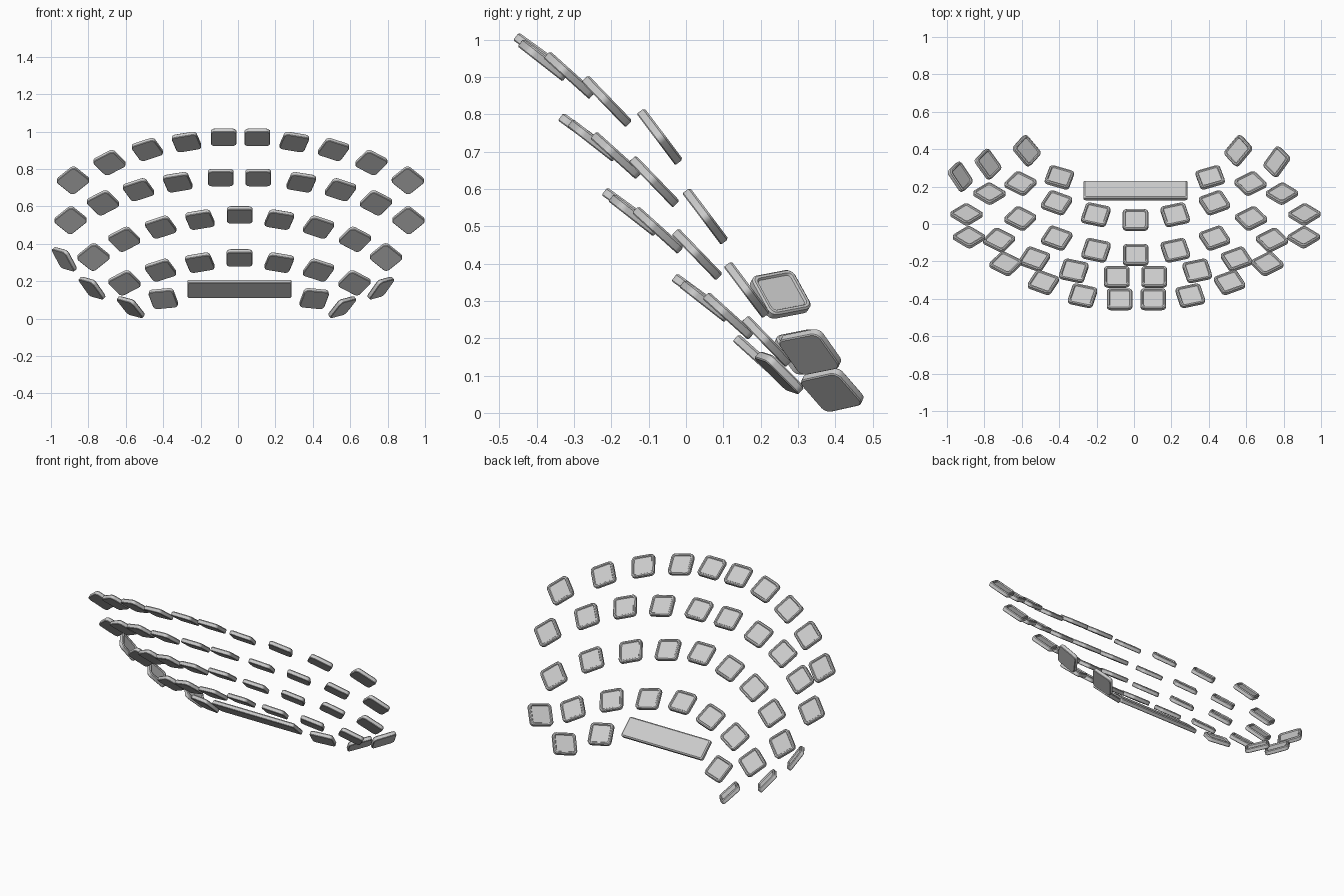
import bpy, bmesh, math
from mathutils import Vector, Matrix

if "Cube" in bpy.data.objects:
    bpy.data.objects.remove(bpy.data.objects["Cube"])

T = 0.026  # key thickness


def outline(w, h, r, z, seg=4):
    """Rounded rectangle as a list of points."""
    pts = []
    for cx, cy, a0 in ((1, 1, 0), (-1, 1, 90), (-1, -1, 180), (1, -1, 270)):
        for i in range(seg + 1):
            a = math.radians(a0 + 90 * i / seg)
            pts.append((cx * (w / 2 - r) + r * math.cos(a),
                        cy * (h / 2 - r) + r * math.sin(a), z))
    return pts


def slab(name, w, h, rings, matrix):
    """Skin rounded rectangles given as (inset, radius, height)."""
    bm = bmesh.new()
    loops = [[bm.verts.new(p) for p in outline(w - 2 * i, h - 2 * i, r, z)]
             for i, r, z in rings]
    for a, b in zip(loops, loops[1:]):
        for k in range(len(a)):
            j = (k + 1) % len(a)
            bm.faces.new((a[k], a[j], b[j], b[k]))
    bm.faces.new(loops[0][::-1])
    bm.faces.new(loops[-1])
    mesh = bpy.data.meshes.new(name)
    bm.to_mesh(mesh)
    bm.free()
    obj = bpy.data.objects.new(name, mesh)
    bpy.context.collection.objects.link(obj)
    obj.matrix_world = matrix
    bpy.context.view_layer.objects.active = obj
    obj.select_set(True)
    bpy.ops.object.shade_smooth_by_angle(angle=math.radians(30))
    obj.select_set(False)
    return obj


# Key: rounded block with a raised rim around a sunken top
KEY = [(0.003, 0.019, -T / 2), (0, 0.022, -T / 2 + 0.003),
       (0, 0.022, T / 2 - 0.005), (0.005, 0.018, T / 2),
       (0.012, 0.013, T / 2), (0.016, 0.010, T / 2 - 0.006)]


def key(name, matrix):
    return slab(name, 0.137, 0.132, KEY, matrix)


def place(x, y, z, tilt, turn, lean=0):
    return (Matrix.Translation((x, y, z))
            @ Matrix.Rotation(math.radians(lean), 4, 'Y')
            @ Matrix.Rotation(math.radians(-tilt), 4, 'X')
            @ Matrix.Rotation(math.radians(turn), 4, 'Z'))


# Four curved rows: mirror axis, then x, y, z of the right half from the middle
TILT = (36, 38, 42, 46, 53)
TURN = (0, 15, 26, 36, 45)
ROWS = [
    (0.013, [(.09, -.402, .97), (.288, -.383, .945), (.498, -.312, .905),
             (.70, -.212, .835), (.895, -.07, .74)]),
    (0.008, [(.10, -.282, .755), (.33, -.25, .73), (.54, -.187, .69),
             (.73, -.085, .62), (.903, .052, .527)]),
    (0.009, [(0, -.165, .555), (.212, -.14, .53), (.422, -.075, .49),
             (.617, .03, .425), (.782, .163, .33)]),
    (0.008, [(0, .022, .325), (.212, .05, .30), (.422, .114, .26),
             (.615, .217, .192)]),
]
for r, (mid, cells) in enumerate(ROWS):
    for c, (x, y, z) in enumerate(cells):
        for s in ((1, -1) if x else (1,)):
            side = "right" if s > 0 else "left"
            key(f"key_row{r + 1}_{side}_{c + 1}",
                place(mid + s * x, y, z, TILT[c], s * TURN[c]))

# Long bar key
slab("space_bar", 0.555, 0.125,
     [(0.003, 0.008, -T / 2), (0, 0.010, -T / 2 + 0.003),
      (0, 0.010, T / 2 - 0.006), (0.007, 0.008, T / 2)],
     place(0.008, 0.18, 0.16, 42, 0))

# Keys beside the bar
for s, side in ((1, "right"), (-1, "left")):
    key(f"bar_side_key_{side}",
        place(0.004 + s * 0.403, 0.25, 0.108, 43, s * 22, -s * 10))


# Thumb keys facing inwards: centre, across axis, along axis (left hand)
def thumb(name, centre, across, along, s):
    u, v = Vector(across).normalized(), Vector(along)
    v = (v - u * v.dot(u)).normalized()
    if s > 0:
        u, v = Vector((u.x, -u.y, -u.z)), Vector((-v.x, v.y, v.z))
    n = u.cross(v)
    m = Matrix((u, v, n)).transposed().to_4x4()
    key(name, Matrix.Translation(centre) @ m)


INNER = ((.075, -.09, -.02), (.075, .07, -.09))
MIDDLE = ((.072, -.10, -.02), (.065, .06, -.09))
OUTER = ((.07, -.105, -.02), (.055, .045, -.095))
thumb("thumb_inner_left", (-.573, .392, .062), *INNER, -1)
thumb("thumb_inner_right", (.557, .392, .062), *INNER, 1)
thumb("thumb_middle_left", (-.78, .32, .164), *MIDDLE, -1)
thumb("thumb_middle_right", (.763, .333, .164), *MIDDLE, 1)
thumb("thumb_outer_left", (-.928, .253, .318), *OUTER, -1)
